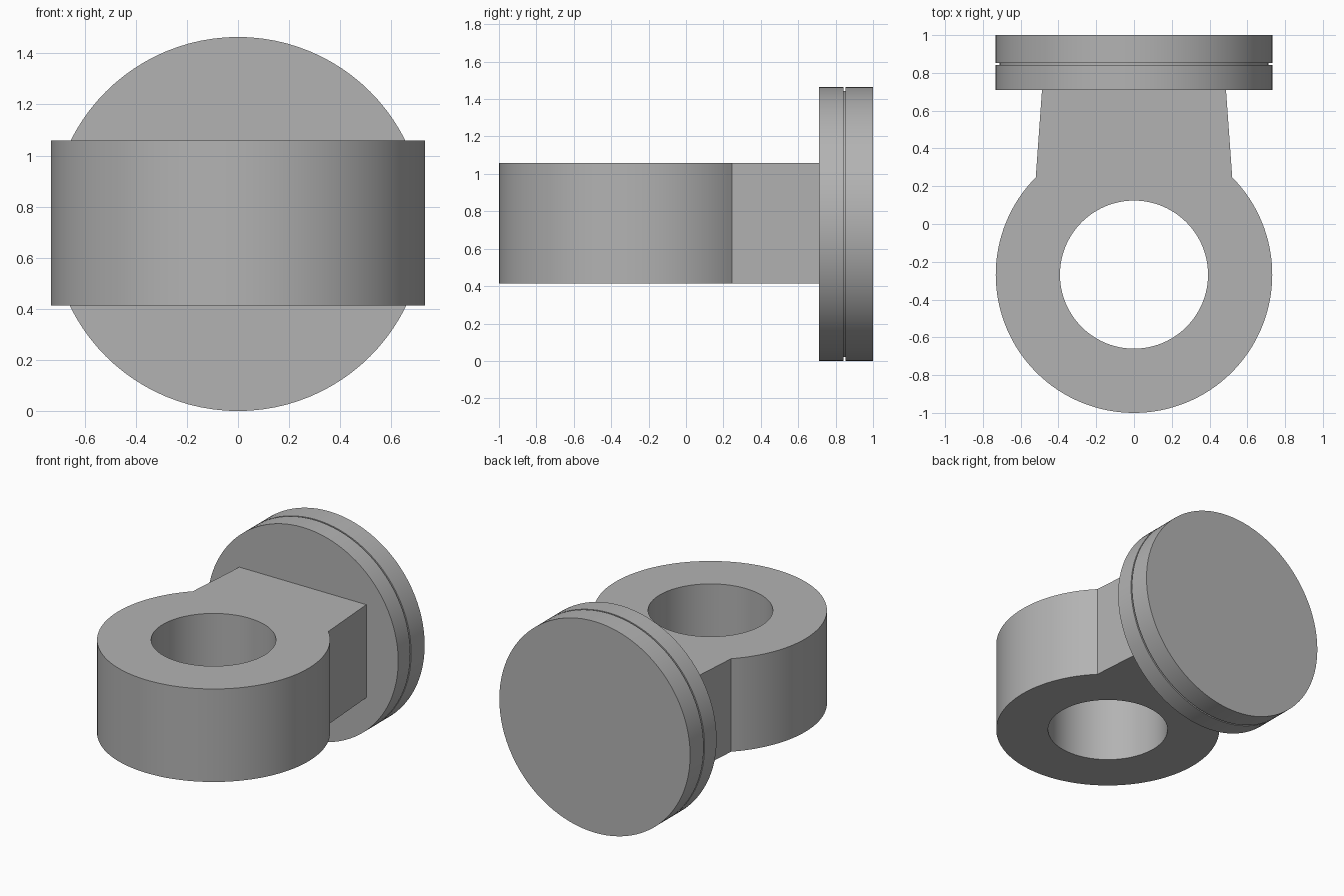
import bpy, bmesh, math
from mathutils import Matrix, Vector

if "Cube" in bpy.data.objects:
    bpy.data.objects.remove(bpy.data.objects["Cube"], do_unlink=True)

steel = bpy.data.materials.new("plain grey")
steel.use_nodes = True
GREY = (0.45, 0.45, 0.45, 1)
steel.diffuse_color = GREY
steel.node_tree.nodes["Principled BSDF"].inputs["Base Color"].default_value = GREY

RADIUS = 0.732
RING_Y = RADIUS - 1
FLANGE_Y = 0.71


def finish(bm, name):
    bmesh.ops.recalc_face_normals(bm, faces=bm.faces)
    mesh = bpy.data.meshes.new(name)
    bm.to_mesh(mesh)
    bm.free()
    mesh.materials.append(steel)
    obj = bpy.data.objects.new(name, mesh)
    bpy.context.collection.objects.link(obj)
    bpy.ops.object.select_all(action='DESELECT')
    obj.select_set(True)
    bpy.context.view_layer.objects.active = obj
    bpy.ops.object.shade_smooth_by_angle(angle=math.radians(25))
    return obj


def arc(radius, start, sweep, steps):
    return [(radius * math.cos(start + sweep * i / steps),
             RING_Y + radius * math.sin(start + sweep * i / steps))
            for i in range(steps + 1)]


def add_loop(bm, points, z):
    verts = [bm.verts.new((x, y, z)) for x, y in points]
    return [bm.edges.new((verts[i - 1], verts[i])) for i in range(len(verts))]


# Eye with its tapered neck: one outline with a hole, extruded upward
bottom, top = 0.413, 1.058
joint = math.acos(0.52 / RADIUS)
outline = arc(RADIUS, joint, -(math.pi + 2 * joint), 96)
outline += [(-0.487, FLANGE_Y), (0.487, FLANGE_Y)]
hole = arc(0.392, 0, math.tau, 96)[:-1]
bm = bmesh.new()
edges = add_loop(bm, outline, bottom) + add_loop(bm, hole, bottom)
bmesh.ops.triangle_fill(bm, edges=edges, use_beauty=True)
extruded = bmesh.ops.extrude_face_region(bm, geom=bm.faces[:], use_keep_orig=True)
bmesh.ops.translate(bm, vec=(0, 0, top - bottom),
                    verts=[g for g in extruded["geom"] if isinstance(g, bmesh.types.BMVert)])
finish(bm, "eye_and_neck")

# Round flange with a narrow groove: a profile turned about the y axis
inner = RADIUS - 0.02
profile = [(0, FLANGE_Y), (RADIUS, FLANGE_Y), (RADIUS, 0.842), (inner, 0.842),
           (inner, 0.852), (RADIUS, 0.852), (RADIUS, 1), (0, 1)]
bm = bmesh.new()
verts = [bm.verts.new((r, y, RADIUS)) for r, y in profile]
path = [bm.edges.new(pair) for pair in zip(verts, verts[1:])]
bmesh.ops.spin(bm, geom=verts + path, cent=(0, 0, RADIUS), axis=(0, 1, 0),
               angle=math.tau, steps=96, use_duplicate=False)
bmesh.ops.remove_doubles(bm, verts=bm.verts, dist=0.0005)
finish(bm, "grooved_flange")
